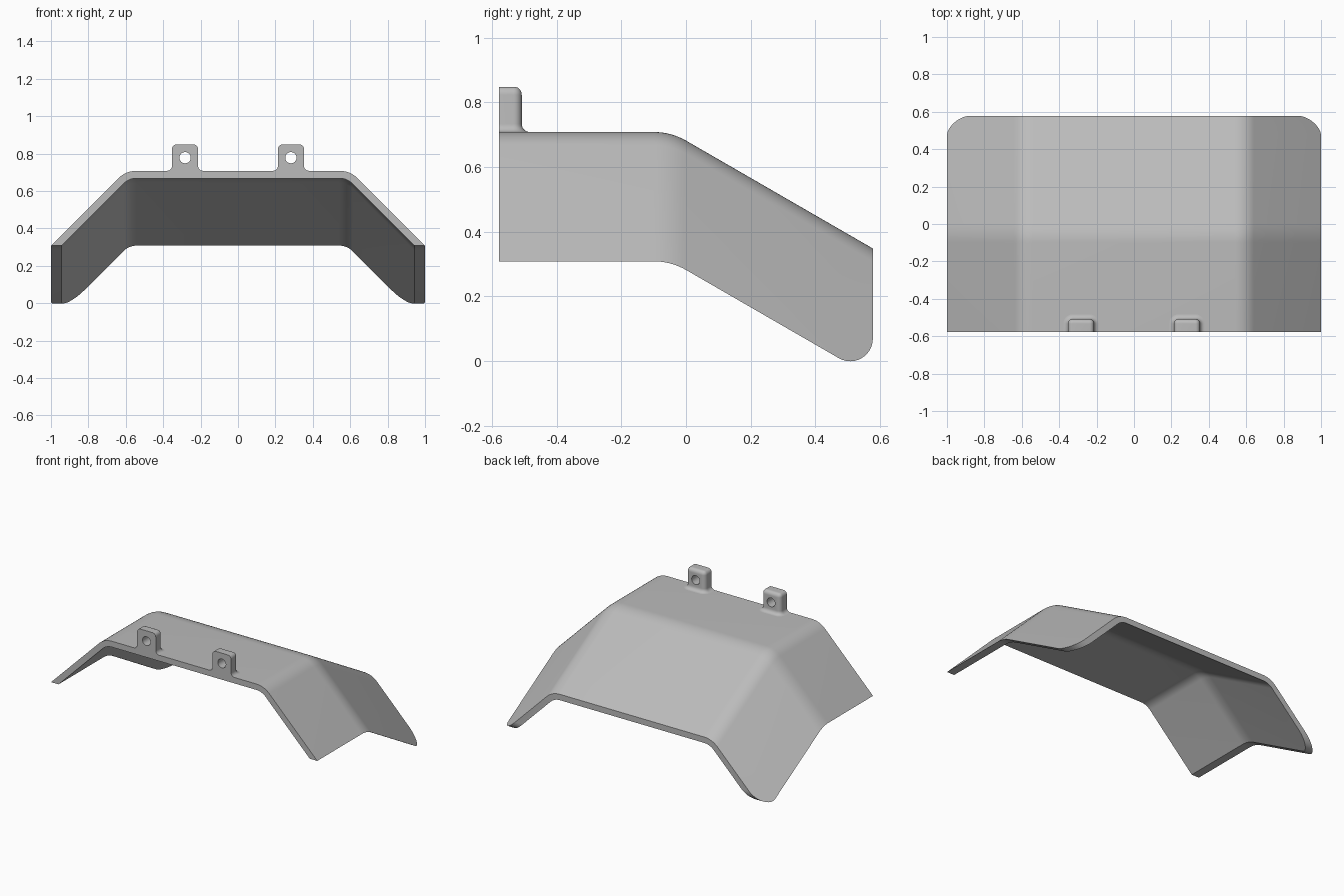
import bpy, bmesh
from math import sin, cos, pi, sqrt, tan, radians

cube = bpy.data.objects.get("Cube")
if cube:
    bpy.data.objects.remove(cube)

grey = bpy.data.materials.new("plain grey")
grey.use_nodes = True
colour = (0.5, 0.5, 0.5, 1)
grey.diffuse_color = colour
grey.node_tree.nodes["Principled BSDF"].inputs["Base Color"].default_value = colour

HALF_LEN = 0.578      # half length along y
TOP = 0.708           # height of the flat top
SHOULDER = 0.6        # x of the theoretical shoulder corner
EDGE = 0.308          # height of the front lower corner
THICK = 0.04
R_SHOULDER = 0.14
R_FOLD = 0.2
FOLD_Y = -0.046
R_CORNER = 0.07
SLOPE = tan(radians(30))


def make_object(name, bm):
    bmesh.ops.recalc_face_normals(bm, faces=bm.faces)
    mesh = bpy.data.meshes.new(name)
    bm.to_mesh(mesh)
    bm.free()
    mesh.materials.append(grey)
    obj = bpy.data.objects.new(name, mesh)
    bpy.context.collection.objects.link(obj)
    return obj


def smooth(obj):
    bpy.ops.object.select_all(action='DESELECT')
    obj.select_set(True)
    bpy.context.view_layer.objects.active = obj
    bpy.ops.object.shade_smooth_by_angle(angle=radians(30))


def loft(name, loops):
    """Skin closed loops of equal length and cap both ends."""
    bm = bmesh.new()
    rings = [[bm.verts.new(p) for p in loop] for loop in loops]
    n = len(rings[0])
    for a, b in zip(rings, rings[1:]):
        for i in range(n):
            j = (i + 1) % n
            bm.faces.new((a[i], a[j], b[j], b[i]))
    bm.faces.new(rings[0])
    bm.faces.new(rings[-1])
    return make_object(name, bm)


# Fender panel: an arched section dropped along a folded path
ARC_Y = FOLD_Y - R_FOLD * tan(radians(15))


def drop(y):
    if y <= ARC_Y:
        return 0
    if y >= ARC_Y + R_FOLD / 2:
        return -(y - FOLD_Y) * SLOPE
    return sqrt(R_FOLD ** 2 - (y - ARC_Y) ** 2) - R_FOLD


CORNER_Y = HALF_LEN - R_CORNER
CORNER_Z = EDGE + drop(HALF_LEN) + R_CORNER / tan(radians(30))


def lower_edge(y):
    # Straight skirt edge, ending in a rounded rear corner
    if y <= CORNER_Y - R_CORNER / 2:
        return EDGE + drop(y)
    return CORNER_Z - sqrt(max(0, R_CORNER ** 2 - (y - CORNER_Y) ** 2))


def half_section(y, inset):
    centre_x = SHOULDER - R_SHOULDER * tan(radians(22.5))
    centre_z = TOP - R_SHOULDER + drop(y)
    r = R_SHOULDER - inset
    pts = [(centre_x + r * sin(a), y, centre_z + r * cos(a))
           for a in (pi / 4 * i / 8 for i in range(9))]
    z = lower_edge(y)
    x = SHOULDER + TOP + drop(y) - z - inset * sqrt(2)
    return pts + [(x, y, z)]


def section(y):
    outer, inner = half_section(y, 0), half_section(y, THICK)
    flip = lambda pts: [(-x, yy, z) for x, yy, z in pts]
    return flip(outer)[::-1] + outer + inner[::-1] + flip(inner)


rows = [-HALF_LEN]
rows += [ARC_Y + R_FOLD * sin(radians(30) * i / 8) for i in range(9)]
rows += [CORNER_Y + R_CORNER * sin(radians(-30 + 10 * i)) for i in range(13)]
smooth(loft("fender_panel", [section(y) for y in rows]))


# Mounting tabs: rounded upright lugs with a flared foot and a bolt hole
TAB_X, TAB_HALF, TAB_DEPTH, TAB_TOP = 0.283, 0.07, 0.07, 0.848
R_TAB, R_FOOT = 0.025, 0.025


def footprint(cx, z, grow):
    w, r = TAB_HALF + grow, R_TAB + grow
    back = -HALF_LEN + TAB_DEPTH + grow
    pts = [(cx + w, -HALF_LEN, z)]
    for side, start in ((1, 0), (-1, 90)):
        for i in range(7):
            a = radians(start + 15 * i)
            pts.append((cx + side * (w - r) + r * cos(a), back - r + r * sin(a), z))
    return pts + [(cx - w, -HALF_LEN, z)]


def make_tab(name, cx):
    steps = [radians(15 * i) for i in range(7)]
    levels = [(TOP - 0.01, R_FOOT)]
    levels += [(TOP + R_FOOT * (1 - cos(a)), R_FOOT * (1 - sin(a))) for a in steps]
    levels += [(TAB_TOP - R_TAB * (1 - sin(a)), -(R_TAB - 0.002) * (1 - cos(a))) for a in steps]
    tab = loft(name, [footprint(cx, z, g) for z, g in levels])

    bpy.ops.mesh.primitive_cylinder_add(vertices=32, radius=0.03, depth=0.4,
                                        location=(cx, -HALF_LEN, 0.778),
                                        rotation=(pi / 2, 0, 0))
    cutter = bpy.context.object
    cutter.name = name + "_hole_cutter"
    cutter.hide_render = True
    cutter.data.materials.append(grey)
    cut = tab.modifiers.new("bolt hole", 'BOOLEAN')
    cut.operation = 'DIFFERENCE'
    cut.solver = 'EXACT'
    cut.object = cutter
    bpy.context.view_layer.objects.active = tab
    bpy.ops.object.modifier_apply(modifier=cut.name)
    bpy.data.objects.remove(cutter)
    smooth(tab)


make_tab("left_mounting_tab", TAB_X)
make_tab("right_mounting_tab", -TAB_X)
